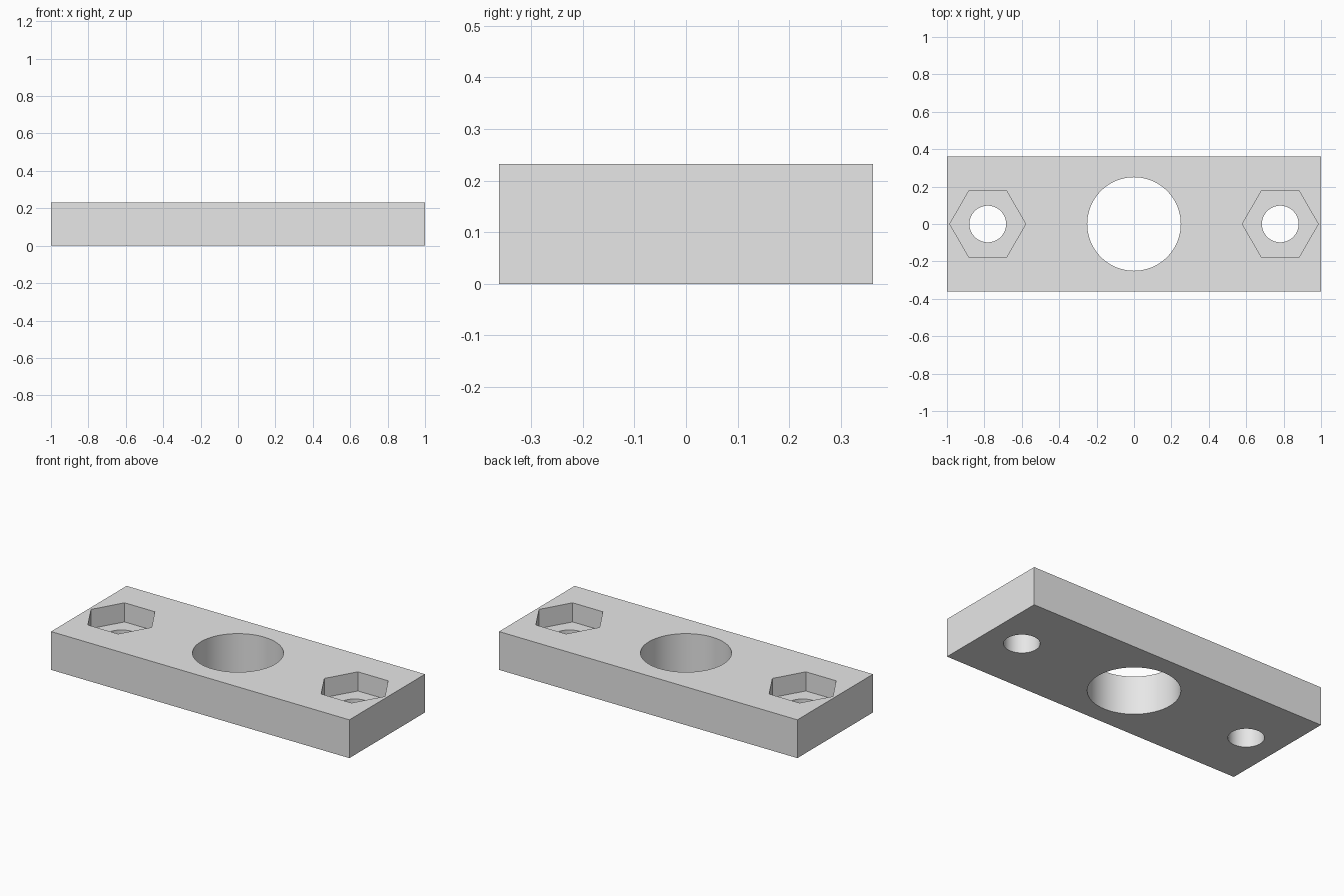
import bpy
import math

LENGTH, WIDTH, HEIGHT = 2.0, 0.724, 0.232
BOLT_X = 0.782
POCKET_FLOOR = HEIGHT / 2

default = bpy.data.objects.get("Cube")
if default:
    bpy.data.objects.remove(default, do_unlink=True)

grey = bpy.data.materials.new("plain_grey")
grey.use_nodes = True
grey.diffuse_color = (0.8, 0.8, 0.8, 1)
grey.node_tree.nodes["Principled BSDF"].inputs["Base Color"].default_value = (0.8, 0.8, 0.8, 1)

# Rectangular plate
bpy.ops.mesh.primitive_cube_add(size=1, location=(0, 0, HEIGHT / 2))
plate = bpy.context.object
plate.name = "mounting_plate"
plate.scale = (LENGTH, WIDTH, HEIGHT)
bpy.ops.object.transform_apply(location=True, rotation=False, scale=True)
plate.data.materials.append(grey)


def cut(name, x, radius, sides, bottom, turn=0.0):
    """Remove an upright prism from the plate, open at the top."""
    top = HEIGHT + 0.1
    bpy.ops.mesh.primitive_cylinder_add(
        vertices=sides, radius=radius, depth=top - bottom,
        location=(x, 0, (top + bottom) / 2), rotation=(0, 0, turn))
    cutter = bpy.context.object
    cutter.name = name
    cutter.hide_render = True
    cutter.data.materials.append(grey)
    bpy.context.view_layer.objects.active = plate
    mod = plate.modifiers.new(name, "BOOLEAN")
    mod.operation = "DIFFERENCE"
    mod.solver = "EXACT"
    mod.object = cutter
    bpy.ops.object.modifier_apply(modifier=mod.name)
    bpy.data.objects.remove(cutter, do_unlink=True)


# Central bore
cut("central_bore", 0, 0.25, 96, -0.1)

# Hexagonal nut pockets with bolt holes through their floors
for side in (-1, 1):
    cut("nut_pocket", side * BOLT_X, 0.203, 6, POCKET_FLOOR, math.pi / 6)
    cut("bolt_hole", side * BOLT_X, 0.098, 64, -0.1)

# Smooth bores, sharp edges elsewhere
bpy.ops.object.select_all(action="DESELECT")
plate.select_set(True)
bpy.context.view_layer.objects.active = plate
bpy.ops.object.shade_smooth_by_angle(angle=math.radians(30))
